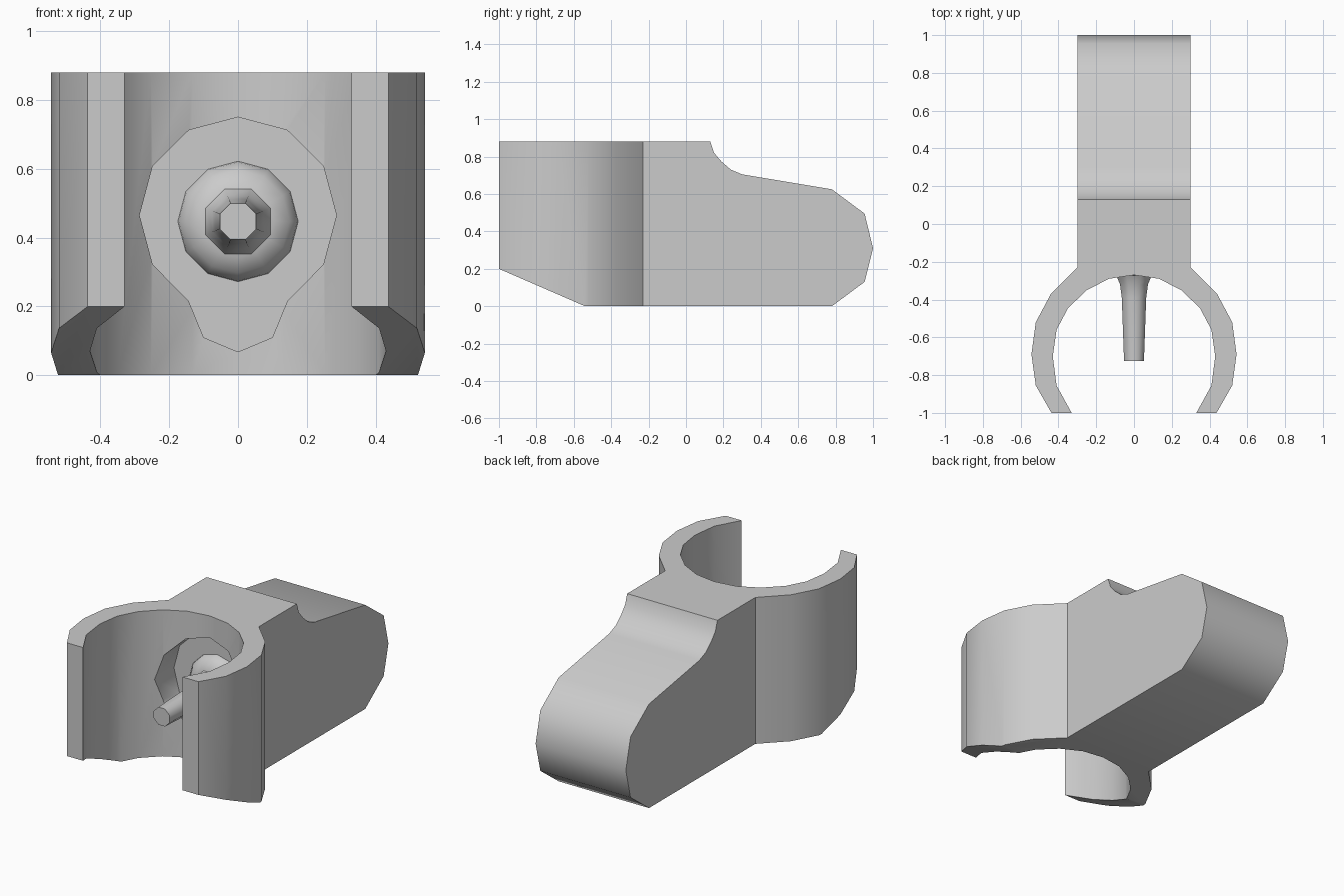
import bpy, bmesh
from math import sin, cos, pi, radians

if "Cube" in bpy.data.objects:
    bpy.data.objects.remove(bpy.data.objects["Cube"])


def finish(name, bm):
    bmesh.ops.recalc_face_normals(bm, faces=bm.faces[:])
    mesh = bpy.data.meshes.new(name)
    bm.to_mesh(mesh)
    bm.free()
    ob = bpy.data.objects.new(name, mesh)
    bpy.context.collection.objects.link(ob)
    return ob


def loft(name, rings):
    """Skin a stack of equal-sized point rings and cap both ends."""
    bm = bmesh.new()
    rows = [[bm.verts.new(p) for p in ring] for ring in rings]
    n = len(rows[0])
    for a, b in zip(rows, rows[1:]):
        for i in range(n):
            j = (i + 1) % n
            bm.faces.new((a[i], a[j], b[j], b[i]))
    bm.faces.new(rows[0])
    bm.faces.new(rows[-1])
    return finish(name, bm)


def prism(name, pts, axis, lo, hi):
    """Extrude a 2D outline along x, y or z."""
    def place(p, d):
        q = list(p)
        q.insert(axis, d)
        return q
    return loft(name, [[place(p, d) for p in pts] for d in (lo, hi)])


def activate(ob):
    bpy.ops.object.select_all(action='DESELECT')
    ob.select_set(True)
    bpy.context.view_layer.objects.active = ob


def smooth(ob, deg):
    activate(ob)
    bpy.ops.object.shade_smooth_by_angle(angle=radians(deg))


def boolean(ob, tool, op):
    tool.hide_render = True
    mod = ob.modifiers.new("cut", 'BOOLEAN')
    mod.operation, mod.solver, mod.object = op, 'EXACT', tool
    activate(ob)
    bpy.ops.object.modifier_apply(modifier=mod.name)
    bpy.data.objects.remove(tool, do_unlink=True)


def mirrored(half):
    """Right half (centre point first) plus its mirror image."""
    return half + [(-x, z) for x, z in reversed(half) if x > 0]


# Clip body: plan outline of the open ring with its tail
right = [(0.3, 1.1), (0.3, -0.23), (0.44, -0.37), (0.52, -0.52), (0.543, -0.69),
         (0.52, -0.855), (0.437, -1.0), (0.33, -1.0), (0.41, -0.855), (0.43, -0.7),
         (0.41, -0.56), (0.35, -0.447), (0.253, -0.352), (0.133, -0.29)]
plan = right + [(0, -0.27)] + [(-x, y) for x, y in reversed(right)]
body = prism("clip_body", plan, 2, -0.1, 1.0)

# Side profile: sloped arm undersides, top step and rounded tail
side = [(-1.1, 0.243), (-0.54, 0), (0.78, 0), (0.955, 0.13), (1.0, 0.31),
        (0.955, 0.495), (0.78, 0.625), (0.30, 0.705), (0.24, 0.73), (0.19, 0.773),
        (0.15, 0.82), (0.13, 0.88), (-1.1, 0.88)]
boolean(body, prism("side_profile", side, 0, -0.8, 0.8), 'INTERSECT')

# Keyhole recess in the inner wall
keyhole = mirrored([(0, 0.75), (0.143, 0.712), (0.248, 0.608), (0.286, 0.465),
                    (0.248, 0.322), (0.143, 0.215), (0.10, 0.11), (0, 0.068)])
floor = -0.2
boolean(body, prism("recess", keyhole, 1, -0.6, floor), 'DIFFERENCE')
smooth(body, 41)


def rings(sides, turn, zc, profile):
    return [[(r * cos(2 * pi * (i + turn) / sides), y,
              zc + r * sin(2 * pi * (i + turn) / sides)) for i in range(sides)]
            for r, y in profile]


# Rounded boss on the recess floor
boss = loft("boss", rings(12, 0, 0.447, [(0.177, floor + 0.01), (0.172, -0.215),
                                         (0.15, -0.245), (0.105, -0.272)]))
smooth(boss, 50)

# Tapered octagonal peg with a flared root
peg = loft("peg", rings(8, 0.5, 0.447, [(0.11, -0.255), (0.098, -0.28), (0.08, -0.32),
                                        (0.07, -0.39), (0.057, -0.725)]))
smooth(peg, 50)
